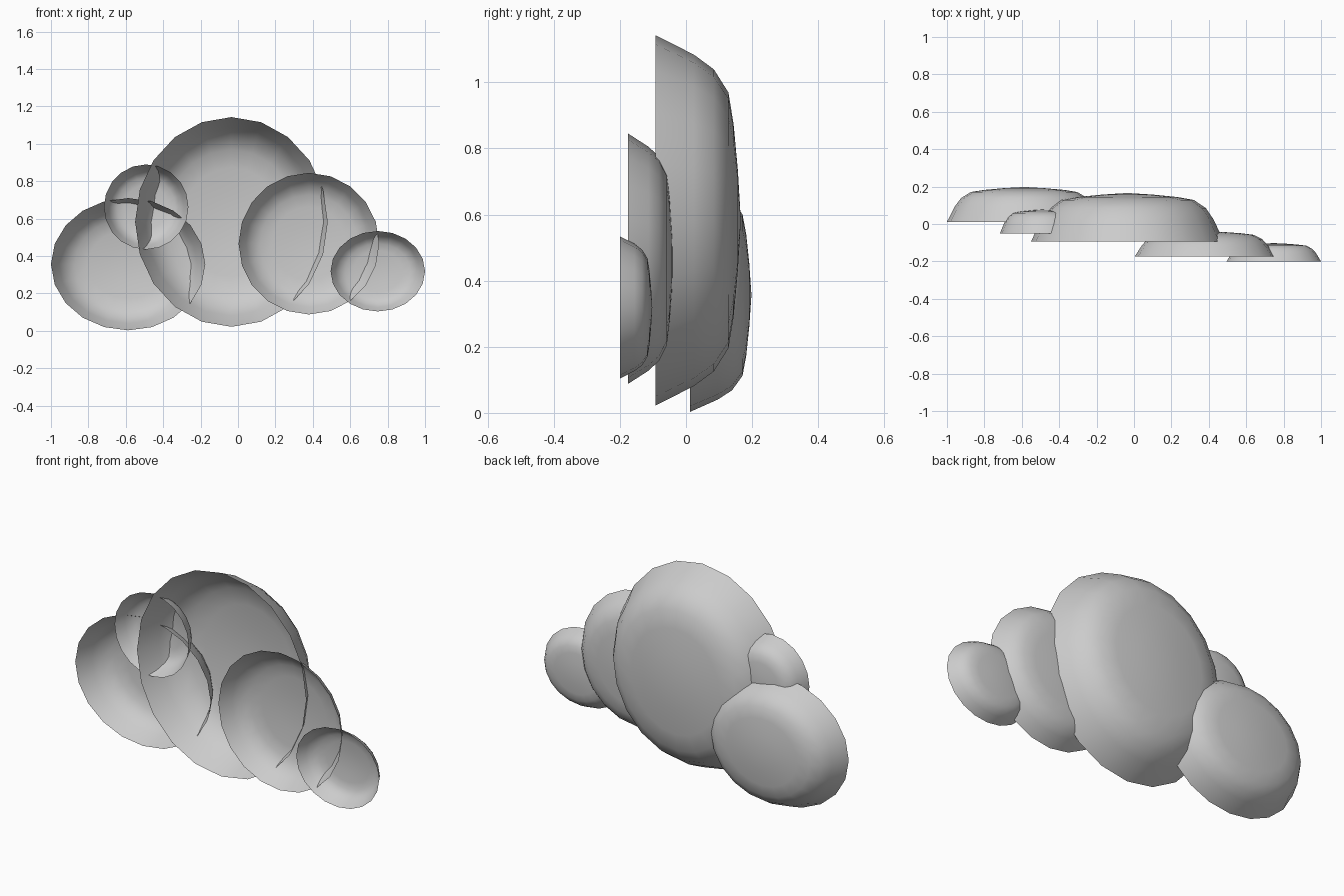
import bpy, bmesh, math

if "Cube" in bpy.data.objects:
    bpy.data.objects.remove(bpy.data.objects["Cube"])

SEGMENTS = 20
# puff cross-section: (share of radius, share of depth), open rim to domed back
PROFILE = [(1.0, 0.0), (0.895, 0.45), (0.815, 0.685), (0.69, 0.855),
           (0.52, 0.915), (0.27, 0.965)]


def puff(name, x0, x1, z0, z1, y_rim, y_back):
    """Open shallow bowl, rim facing the front and dome facing the back."""
    cx, cz = (x0 + x1) / 2, (z0 + z1) / 2
    rx, rz = (x1 - x0) / 2, (z1 - z0) / 2
    depth = y_back - y_rim
    bm = bmesh.new()
    rings = []
    for r, d in PROFILE:
        ring = []
        for i in range(SEGMENTS):
            a = 2 * math.pi * i / SEGMENTS
            ring.append(bm.verts.new((cx + rx * r * math.sin(a),
                                      y_rim + depth * d,
                                      cz + rz * r * math.cos(a))))
        rings.append(ring)
    tip = bm.verts.new((cx, y_back, cz))
    for i in range(SEGMENTS):
        j = (i + 1) % SEGMENTS
        for a, b in zip(rings, rings[1:]):
            bm.faces.new((a[i], b[i], b[j], a[j]))
        bm.faces.new((rings[-1][i], tip, rings[-1][j]))
    # make the domed side the outside
    bm.normal_update()
    if sum(f.normal.y for f in bm.faces) < 0:
        bmesh.ops.reverse_faces(bm, faces=bm.faces[:])
    for f in bm.faces:
        f.smooth = True
    mesh = bpy.data.meshes.new(name)
    bm.to_mesh(mesh)
    bm.free()
    obj = bpy.data.objects.new(name, mesh)
    bpy.context.collection.objects.link(obj)
    return obj


# the five overlapping puffs of the cloud
puff("large_centre_puff", -0.55, 0.48, 0.022, 1.143, -0.093, 0.166)
puff("left_puff", -1.0, -0.175, 0.003, 0.71, 0.012, 0.198)
puff("upper_left_small_puff", -0.717, -0.265, 0.435, 0.89, -0.05, 0.077)
puff("right_puff", 0.003, 0.755, 0.088, 0.845, -0.175, -0.038)
puff("far_right_small_puff", 0.495, 1.0, 0.104, 0.534, -0.2, -0.102)
